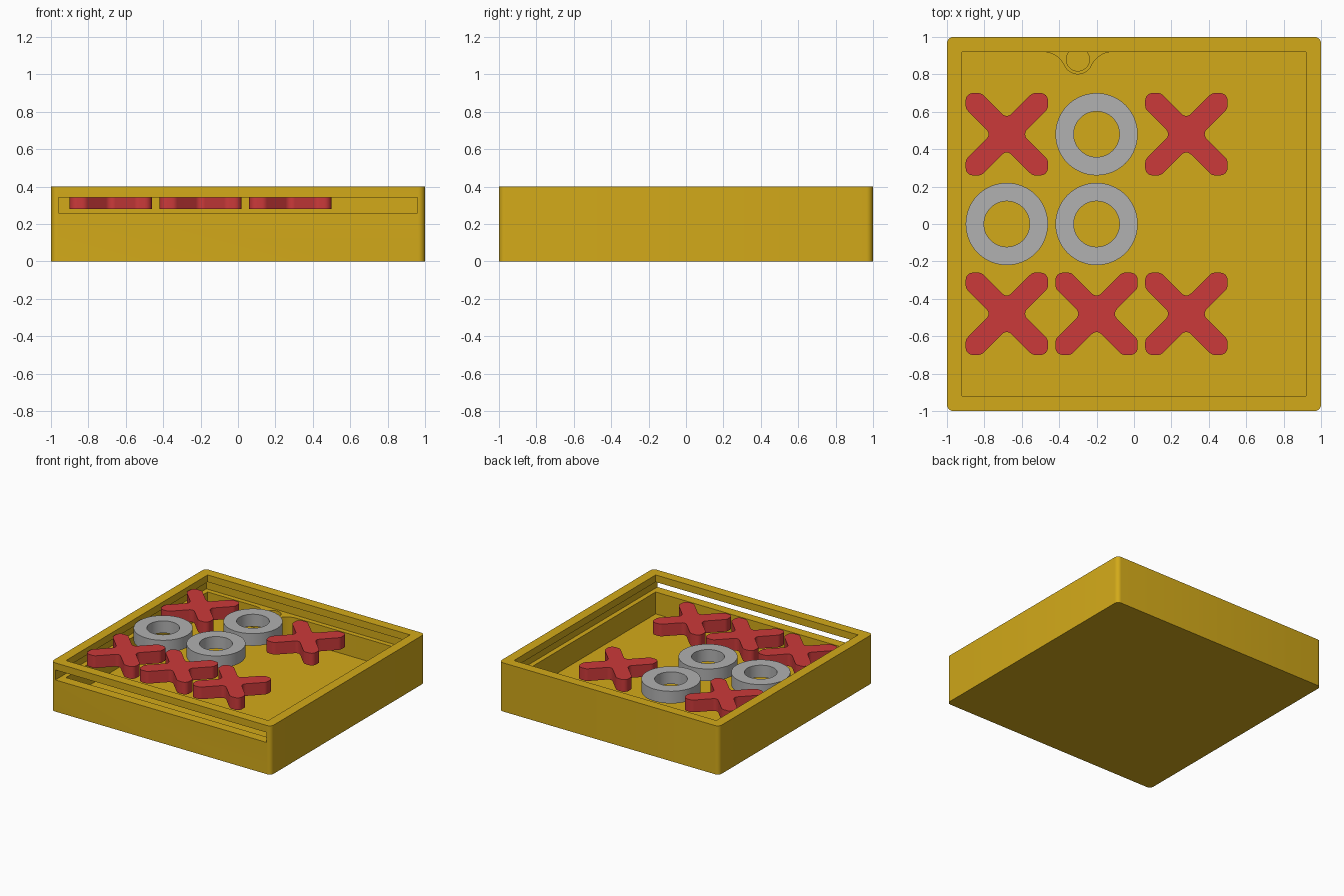
import bpy, bmesh, math

if "Cube" in bpy.data.objects:
    bpy.data.objects.remove(bpy.data.objects["Cube"])


def material(name, rgb):
    m = bpy.data.materials.new(name)
    m.diffuse_color = (*rgb, 1)
    m.use_nodes = True
    m.node_tree.nodes["Principled BSDF"].inputs["Base Color"].default_value = m.diffuse_color
    return m


GOLD = material("gold", (0.65, 0.40, 0.010))
RED = material("red", (0.60, 0.042, 0.042))
GREY = material("grey", (0.44, 0.44, 0.44))


def arc(cx, cy, r, a0, a1, n=6):
    """Points along an arc, angles in degrees."""
    angles = [math.radians(a0 + (a1 - a0) * i / n) for i in range(n + 1)]
    return [(cx + r * math.cos(a), cy + r * math.sin(a)) for a in angles]


def finish(bm, name, mat):
    bmesh.ops.recalc_face_normals(bm, faces=bm.faces)
    mesh = bpy.data.meshes.new(name)
    bm.to_mesh(mesh)
    bm.free()
    mesh.materials.append(mat)
    ob = bpy.data.objects.new(name, mesh)
    bpy.context.collection.objects.link(ob)
    return ob


def smooth(ob):
    bpy.ops.object.select_all(action='DESELECT')
    ob.select_set(True)
    bpy.context.view_layer.objects.active = ob
    bpy.ops.object.shade_smooth_by_angle(angle=math.radians(35))


def prism(name, outline, z0, z1, mat=GOLD):
    """Extrude a closed outline from z0 up to z1."""
    bm = bmesh.new()
    base = bm.faces.new([bm.verts.new((x, y, z0)) for x, y in outline])
    ext = bmesh.ops.extrude_face_region(bm, geom=[base])
    top = [v for v in ext["geom"] if isinstance(v, bmesh.types.BMVert)]
    bmesh.ops.translate(bm, verts=top, vec=(0, 0, z1 - z0))
    return finish(bm, name, mat)


def rectangle(x0, x1, y0, y1):
    return [(x0, y0), (x1, y0), (x1, y1), (x0, y1)]


def combine(ob, tool, operation):
    """Apply a boolean and discard the tool object."""
    tool.hide_render = True
    mod = ob.modifiers.new("shape", 'BOOLEAN')
    mod.operation = operation
    mod.solver = 'EXACT'
    mod.object = tool
    bpy.context.view_layer.objects.active = ob
    bpy.ops.object.modifier_apply(modifier=mod.name)
    bpy.data.objects.remove(tool)


# Box: rounded block, hollowed out
R = 0.035
outer = []
for k, (sx, sy) in enumerate([(1, 1), (-1, 1), (-1, -1), (1, -1)]):
    outer += arc(sx * (1 - R), sy * (1 - R), R, 90 * k, 90 * k + 90)
box = prism("box", outer, 0, 0.4)
combine(box, prism("cavity", rectangle(-0.92, 0.92, -0.92, 0.92), 0.08, 0.5), 'DIFFERENCE')

# Catch boss on the back wall: round nose blending into the wall
BX, FLANK = -0.30, 0.126
boss = arc(BX - 0.187, 0.92 - FLANK, FLANK, 90, 24.7, 8)
boss += arc(BX, 0.88, 0.08, 204.7, 335.3, 16)[1:]
boss += arc(BX + 0.187, 0.92 - FLANK, FLANK, 155.3, 90, 8)[1:]
boss += [(BX + 0.187, 0.95), (BX - 0.187, 0.95)]
combine(box, prism("boss", boss, 0.05, 0.30), 'UNION')

# Sliding-lid groove, open through the front wall, and the round hole in the boss
combine(box, prism("groove", rectangle(-0.96, 0.96, -1.1, 0.96), 0.26, 0.342), 'DIFFERENCE')
combine(box, prism("boss_hole", arc(BX, 0.88, 0.062, 0, 352.5, 47), 0.18, 0.30), 'DIFFERENCE')
smooth(box)

# Playing pieces
Z0, Z1 = 0.281, 0.381


def cross_piece(name, cx, cy):
    w, half = 0.059, 0.22            # arm half width, half of the overall width
    notch, tip, side = 0.035, 0.039, 0.04   # corner radii
    u_side, v_side = (half - side) * math.sqrt(2) - (w - side), w - side
    arm = (arc(w + notch, -(w + notch), notch, 180, 90)
           + arc(u_side, -v_side, side, -90, -45, 4)
           + arc((half - tip) * math.sqrt(2), 0, tip, -45, 45)
           + arc(u_side, v_side, side, 45, 90, 4))
    pts = []
    for k in range(4):
        a = math.radians(45 + 90 * k)
        pts += [(cx + u * math.cos(a) - v * math.sin(a),
                 cy + u * math.sin(a) + v * math.cos(a)) for u, v in arm]
    smooth(prism(name, pts, Z0, Z1, RED))


def ring_piece(name, cx, cy, n=64):
    bm = bmesh.new()
    loops = []
    for r, z in [(0.22, Z0), (0.22, Z1), (0.122, Z1), (0.122, Z0)]:
        loops.append([bm.verts.new((x, y, z))
                      for x, y in arc(cx, cy, r, 0, 360 - 360 / n, n - 1)])
    for j in range(4):
        a, b = loops[j], loops[(j + 1) % 4]
        for i in range(n):
            k = (i + 1) % n
            bm.faces.new((a[i], a[k], b[k], b[i]))
    smooth(finish(bm, name, GREY))


# Board layout, back row first
for row, line in enumerate(["XOX", "OO ", "XXX"]):
    for col, mark in enumerate(line):
        x, y = -0.68 + 0.48 * col, 0.48 - 0.48 * row
        if mark == "X":
            cross_piece(f"cross_piece_{row}_{col}", x, y)
        elif mark == "O":
            ring_piece(f"ring_piece_{row}_{col}", x, y)
